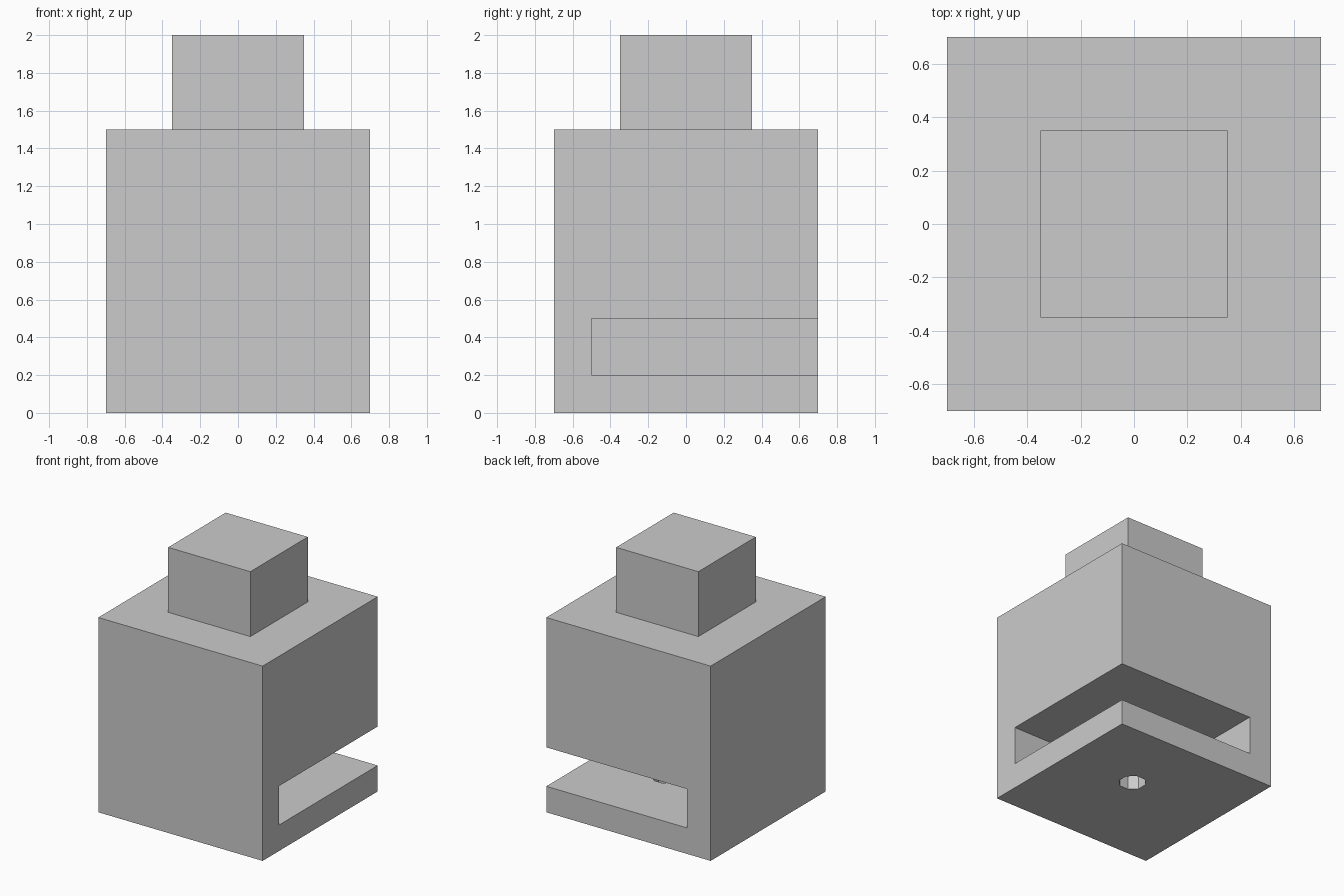
import bpy
import math
from mathutils import Vector

cube = bpy.data.objects.get("Cube")
if cube:
    bpy.data.objects.remove(cube, do_unlink=True)

grey = bpy.data.materials.new("plain grey")
grey.use_nodes = True
grey.diffuse_color = (0.6, 0.6, 0.6, 1)
grey.node_tree.nodes["Principled BSDF"].inputs["Base Color"].default_value = (0.6, 0.6, 0.6, 1)


def box(name, low, high):
    """Box between two opposite corners."""
    low, high = Vector(low), Vector(high)
    bpy.ops.mesh.primitive_cube_add(size=1, location=(low + high) / 2)
    ob = bpy.context.object
    ob.name = name
    ob.scale = high - low
    bpy.ops.object.transform_apply(location=False, rotation=False, scale=True)
    ob.data.materials.append(grey)
    return ob


def cut(target, cutter):
    """Subtract the cutter, then discard it."""
    cutter.hide_render = True
    mod = target.modifiers.new("cut", 'BOOLEAN')
    mod.operation = 'DIFFERENCE'
    mod.solver = 'EXACT'
    mod.object = cutter
    bpy.context.view_layer.objects.active = target
    bpy.ops.object.modifier_apply(modifier=mod.name)
    bpy.data.objects.remove(cutter, do_unlink=True)


# Main block and the smaller block on top
body = box("body_block", (-0.7, -0.7, 0), (0.7, 0.7, 1.5))
box("top_block", (-0.35, -0.35, 1.5), (0.35, 0.35, 2))

# Corner slot, open to the back and to the +x side
cut(body, box("slot_cutter", (-0.5, -0.5, 0.2), (0.9, 0.9, 0.5)))

# Eight-sided hole from the underside up into the slot
bpy.ops.mesh.primitive_cylinder_add(vertices=8, radius=0.1, depth=0.5,
                                    location=(0.1, 0.1, 0.1),
                                    rotation=(0, 0, math.pi / 8))
hole = bpy.context.object
hole.name = "hole_cutter"
hole.data.materials.append(grey)
cut(body, hole)
